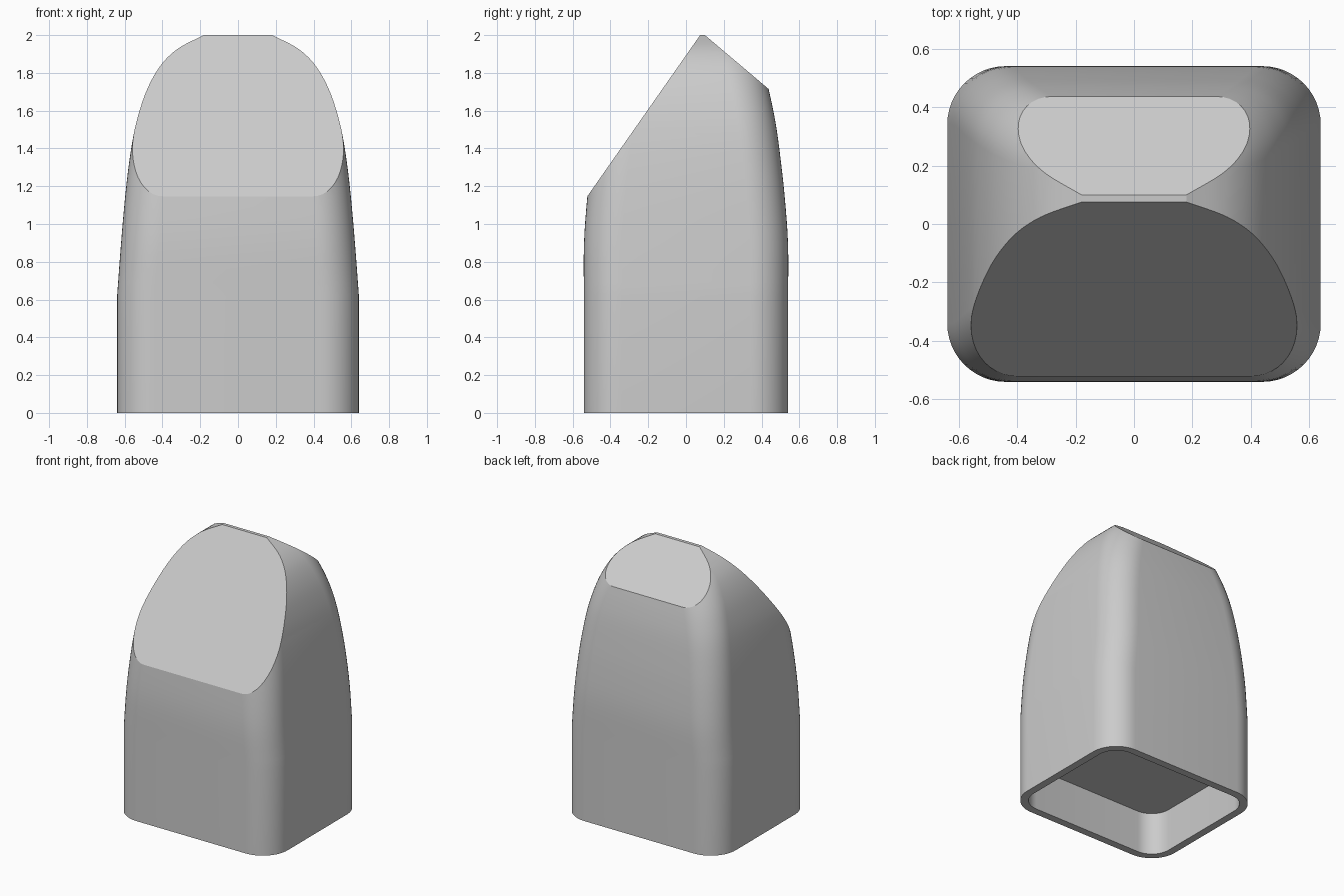
import bpy, bmesh, math
from mathutils import Vector

cube = bpy.data.objects.get("Cube")
if cube:
    bpy.data.objects.remove(cube, do_unlink=True)

CORNER_STEPS = 12
WALL = 0.055
POCKET = 0.31

# Body sections: height, half width, half depth
SECTIONS = [(0.62, 0.64, 0.541), (0.9, 0.619, 0.54), (1.15, 0.597, 0.522),
            (1.35, 0.573, 0.5), (1.5, 0.547, 0.48), (1.62, 0.515, 0.458),
            (1.72, 0.478, 0.436), (1.81, 0.43, 0.415), (1.88, 0.375, 0.395),
            (1.94, 0.3, 0.375), (2.0, 0.18, 0.355)]


def smooth_path(points, steps=4):
    """Catmull-Rom curve through the points."""
    p = [Vector(q) for q in points]
    p = [2 * p[0] - p[1]] + p + [2 * p[-1] - p[-2]]
    out = []
    for a, b, c, d in zip(p, p[1:], p[2:], p[3:]):
        for i in range(steps):
            t = i / steps
            out.append(0.5 * (2 * b + (c - a) * t + (2 * a - 5 * b + 4 * c - d) * t ** 2
                              + (3 * b - a - 3 * c + d) * t ** 3))
    return out + [p[-2]]


def rounded_ring(bm, z, hx, hy, radius):
    """Rounded rectangle of vertices at height z."""
    r = min(radius, hx - 0.01)
    ring = []
    for k, (sx, sy) in enumerate([(1, 1), (-1, 1), (-1, -1), (1, -1)]):
        for i in range(CORNER_STEPS + 1):
            a = (k + i / CORNER_STEPS) * math.pi / 2
            ring.append(bm.verts.new((sx * (hx - r) + r * math.cos(a),
                                      sy * (hy - r) + r * math.sin(a), z)))
    return ring


def slice_flat(bm, point, normal):
    """Cut away everything beyond a plane and close the cut."""
    geom = bm.verts[:] + bm.edges[:] + bm.faces[:]
    bmesh.ops.bisect_plane(bm, geom=geom, dist=1e-5, plane_co=point,
                           plane_no=normal, clear_outer=True)
    bmesh.ops.holes_fill(bm, edges=[e for e in bm.edges if e.is_boundary], sides=0)


bm = bmesh.new()

# Pocket underneath, then the outer wall, lofted as one shell
_, base_x, base_y = SECTIONS[0]
rings = [rounded_ring(bm, z, base_x - WALL, base_y - WALL, 0.2 - WALL)
         for z in (POCKET, 0)]
rings.append(rounded_ring(bm, 0, base_x, base_y, 0.2))
rings += [rounded_ring(bm, z, hx, hy, 0.2) for z, hx, hy in smooth_path(SECTIONS)]
for low, high in zip(rings, rings[1:]):
    n = len(low)
    for i in range(n):
        j = (i + 1) % n
        bm.faces.new((low[i], low[j], high[j], high[i]))
bm.faces.new(rings[0])
bm.faces.new(rings[-1])
bmesh.ops.recalc_face_normals(bm, faces=bm.faces)

# Long front slope and short back slope meeting in a narrow ridge
slice_flat(bm, (0, 0.075, 2), Vector((0, -0.85, 0.595)).normalized())
slice_flat(bm, (0, 0.1, 2), Vector((0, 0.285, 0.337)).normalized())
bmesh.ops.recalc_face_normals(bm, faces=bm.faces)

mesh = bpy.data.meshes.new("keycap_body")
bm.to_mesh(mesh)
bm.free()
body = bpy.data.objects.new("wedge_cap_body", mesh)
bpy.context.collection.objects.link(body)

# Plain grey
grey = bpy.data.materials.new("light_grey")
grey.use_nodes = True
colour = (0.6, 0.6, 0.6, 1)
grey.diffuse_color = colour
grey.node_tree.nodes["Principled BSDF"].inputs["Base Color"].default_value = colour
mesh.materials.append(grey)

bpy.ops.object.select_all(action='DESELECT')
body.select_set(True)
bpy.context.view_layer.objects.active = body
bpy.ops.object.shade_smooth_by_angle(angle=math.radians(15))
